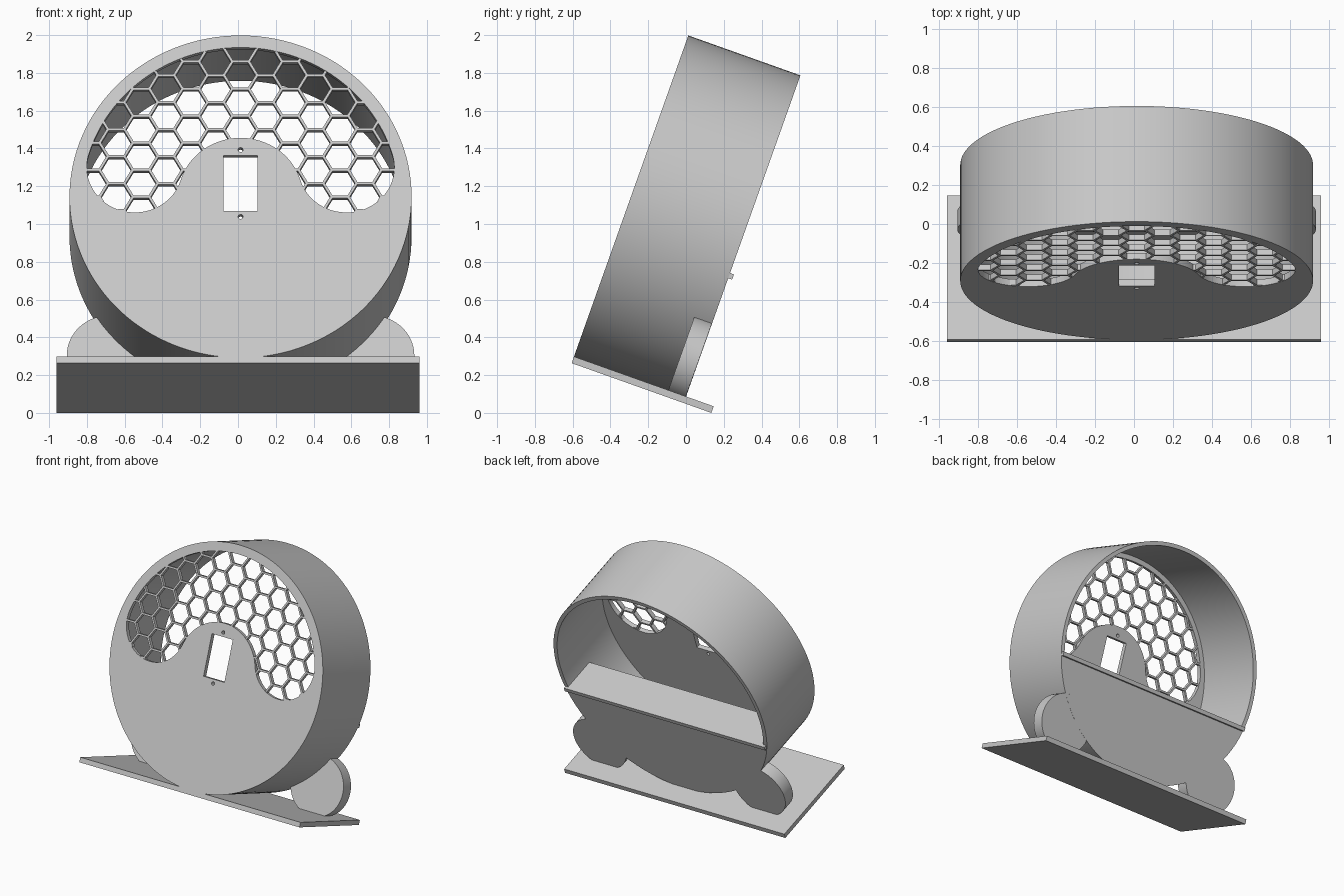
import bpy, bmesh, math
from mathutils import Matrix, Vector

cube = bpy.data.objects.get("Cube")
if cube:
    bpy.data.objects.remove(cube, do_unlink=True)

# Main sizes, in a frame where the drum axis is y and the base is level
CX, CU = 0.0135, 0.899            # drum centre
R_OUT, R_IN, DEPTH = 0.9055, 0.875, 0.63
PLATE = 0.035
BASE_LEN, BASE_T = 0.785, 0.037
TILT = math.radians(19.6)
LIFT = BASE_LEN * math.sin(TILT) + BASE_T * math.cos(TILT)
PLACE = Matrix.Translation((0, -0.593, LIFT)) @ Matrix.Rotation(-TILT, 4, 'X')

grey = bpy.data.materials.new("light_grey")
grey.use_nodes = True
COLOUR = (0.58, 0.58, 0.58, 1)
grey.diffuse_color = COLOUR
grey.node_tree.nodes["Principled BSDF"].inputs["Base Color"].default_value = COLOUR


def finish(name, bm):
    """Tilt the part into place and make it an object."""
    bmesh.ops.remove_doubles(bm, verts=bm.verts, dist=1e-5)
    bmesh.ops.recalc_face_normals(bm, faces=bm.faces)
    bm.transform(PLACE)
    mesh = bpy.data.meshes.new(name)
    bm.to_mesh(mesh)
    bm.free()
    mesh.materials.append(grey)
    ob = bpy.data.objects.new(name, mesh)
    bpy.context.collection.objects.link(ob)
    bpy.ops.object.select_all(action='DESELECT')
    ob.select_set(True)
    bpy.context.view_layer.objects.active = ob
    bpy.ops.object.shade_smooth_by_angle()
    return ob


def prism(name, outlines, v0, v1):
    """Filled outlines (inner ones are holes), drawn about the drum centre."""
    curve = bpy.data.curves.new(name, 'CURVE')
    curve.dimensions, curve.fill_mode = '2D', 'BOTH'
    curve.extrude = (v1 - v0) / 2
    for pts in outlines:
        spline = curve.splines.new('POLY')
        spline.points.add(len(pts) - 1)
        for p, (x, u) in zip(spline.points, pts):
            p.co = (x, u, 0, 1)
        spline.use_cyclic_u = True
    tmp = bpy.data.objects.new("outline_helper", curve)
    bpy.context.collection.objects.link(tmp)
    mesh = bpy.data.meshes.new_from_object(
        tmp.evaluated_get(bpy.context.evaluated_depsgraph_get()))
    bpy.data.objects.remove(tmp, do_unlink=True)
    bpy.data.curves.remove(curve)
    bm = bmesh.new()
    bm.from_mesh(mesh)
    bpy.data.meshes.remove(mesh)
    bm.transform(Matrix.Translation((CX, (v0 + v1) / 2, CU))
                 @ Matrix.Rotation(math.pi / 2, 4, 'X'))
    return finish(name, bm)


def add_box(bm, centre, size, turn=0):
    bmesh.ops.create_cube(bm, size=1, matrix=Matrix.Translation(centre)
                          @ Matrix.Rotation(turn, 4, 'Y') @ Matrix.Diagonal((*size, 1)))


def box(name, x, v, u):
    bm = bmesh.new()
    add_box(bm, [sum(r) / 2 for r in (x, v, u)], [r[1] - r[0] for r in (x, v, u)])
    return finish(name, bm)


def arc(cx, cu, r, a0, a1, n):
    return [(cx + r * math.cos(a0 + (a1 - a0) * i / n),
             cu + r * math.sin(a0 + (a1 - a0) * i / n)) for i in range(n)]


def circle(cx, cu, r, n=128):
    return arc(cx, cu, r, 0, 2 * math.pi, n)


# Grille opening: outer arc, two round lobes and a central bump, all tangent
R_OPEN, R_BUMP = 0.838, 0.33
R_LOBE = (R_OPEN - R_BUMP) / 2
LOBE_D = R_BUMP + R_LOBE
A = math.radians(16.4)
LX, LU = LOBE_D * math.cos(A), LOBE_D * math.sin(A)
opening = (arc(0, 0, R_OPEN, A, math.pi - A, 72)
           + arc(-LX, LU, R_LOBE, math.pi - A, 2 * math.pi - A, 32)
           + arc(0, 0, R_BUMP, math.pi - A, A, 40)
           + arc(LX, LU, R_LOBE, -math.pi + A, A, 32))


def in_opening(p):
    x, u = abs(p.x), p.y
    if math.hypot(x - LX, u - LU) < R_LOBE:
        return True
    return R_BUMP < math.hypot(x, u) < R_OPEN and math.atan2(u, x) > A


# Front plate with grille opening, switch slot and two screw holes
SW, SH, SU = 0.091, 0.157, 0.075
slot = [(-SW, SU - SH), (SW, SU - SH), (SW, SU + SH), (-SW, SU + SH)]
screws = [circle(0, SU + s * 0.188, 0.013, 16) for s in (-1, 1)]
prism("front_plate", [circle(0, 0, R_OUT), opening, slot] + screws, 0, PLATE)

# Drum wall
prism("drum_wall", [circle(0, 0, R_OUT), circle(0, 0, R_IN)], PLATE, DEPTH)

# Honeycomb grille: one bar for each lattice edge inside the opening
PITCH, BAR = 0.152, 0.014
SIDE = PITCH / math.sqrt(3)
edges = {}
for col in range(-8, 9):
    for row in range(-3, 8):
        c = Vector((col * SIDE * 1.5, (row + 0.5 + 0.5 * (col % 2)) * PITCH))
        ring = [c + Vector((math.cos(k * math.pi / 3), math.sin(k * math.pi / 3))) * SIDE
                for k in range(6)]
        for a, b in zip(ring, ring[1:] + ring[:1]):
            mid = (a + b) / 2
            edges[(round(mid.x, 3), round(mid.y, 3))] = (a, b)

bm = bmesh.new()
for a, b in edges.values():
    if not in_opening(a):
        a, b = b, a
    if not in_opening(a):
        continue
    # Trim bars that run into the plate
    step = (b - a) / 20
    n = 0
    while n < 20 and in_opening(a + step * n):
        n += 1
    end = a + step * n
    d = end - a
    mid = (a + end) / 2
    add_box(bm, (CX + mid.x, PLATE / 2, CU + mid.y),
            (d.length + BAR * 0.55, PLATE - 0.004, BAR), -math.atan2(d.y, d.x))
finish("honeycomb_grille", bm)

# Lower back panel, closing the drum under the shelf
CUT = math.asin(-0.22 / R_IN)
prism("back_panel", [arc(0, 0, R_IN, CUT, -math.pi - CUT, 80)
                     + [(-R_IN * math.cos(CUT), -0.22)]], 0.53, DEPTH)

# Shelf with a small lip behind the drum
box("shelf", (CX - 0.874, CX + 0.874), (0.35, 0.652), (0.664, 0.694))

# Round feet on both sides
for side, label in ((1, "left"), (-1, "right")):
    prism(label + "_foot", [circle(side * 0.695, 0.195 - CU, 0.225, 64)],
          0.53, DEPTH - 0.001)

# Base plate
box("base_plate", (-0.96, 0.96), (0, BASE_LEN), (-BASE_T, 0))
